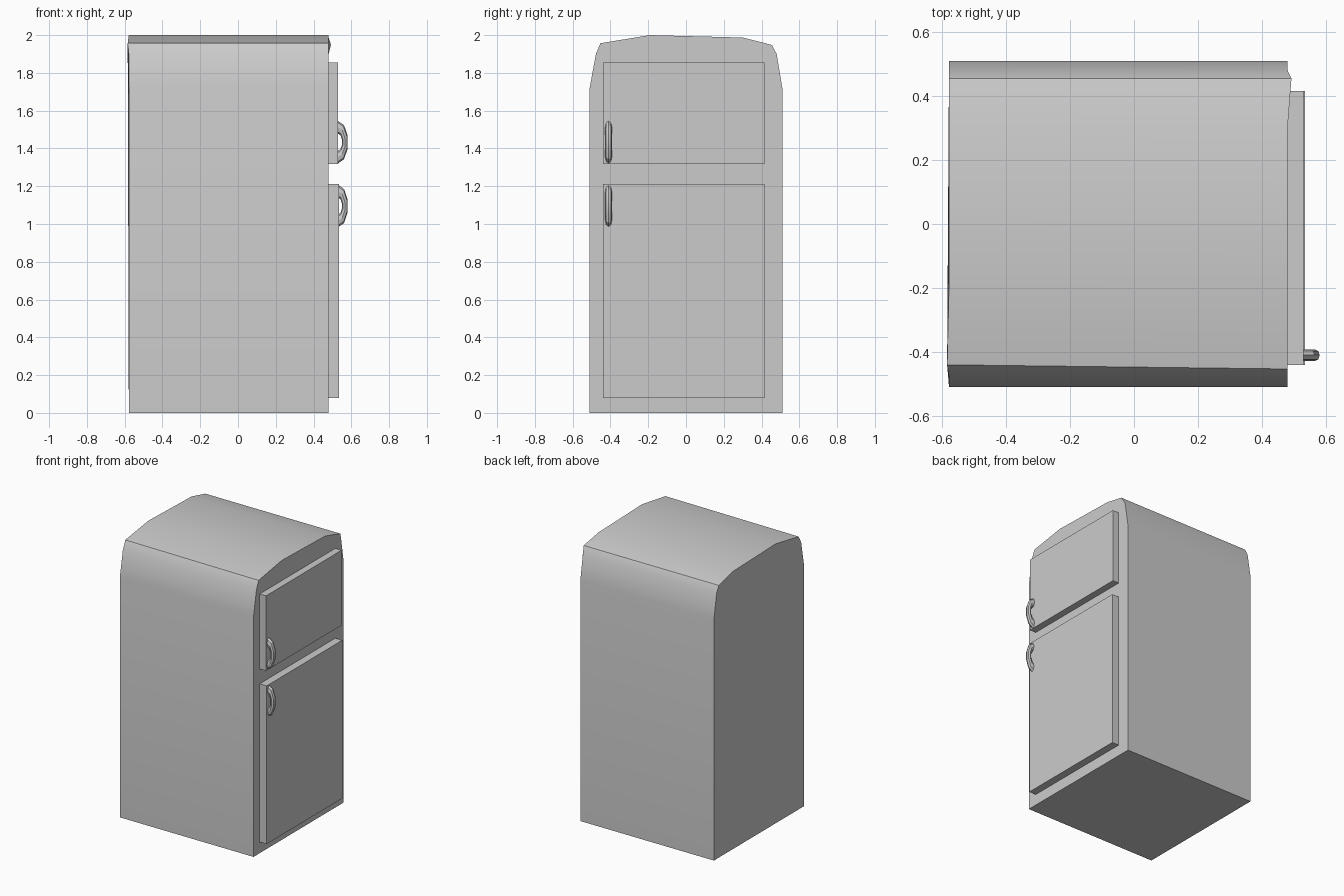
import bpy, bmesh, math
from mathutils import Matrix

if "Cube" in bpy.data.objects:
    bpy.data.objects.remove(bpy.data.objects["Cube"])


def make_object(name, bm, smooth=False):
    bmesh.ops.recalc_face_normals(bm, faces=bm.faces)
    mesh = bpy.data.meshes.new(name)
    bm.to_mesh(mesh)
    bm.free()
    obj = bpy.data.objects.new(name, mesh)
    bpy.context.collection.objects.link(obj)
    if smooth:
        bpy.ops.object.select_all(action='DESELECT')
        bpy.context.view_layer.objects.active = obj
        obj.select_set(True)
        bpy.ops.object.shade_smooth_by_angle(angle=math.radians(30))
    return obj


def box(name, lo, hi):
    bm = bmesh.new()
    size = [b - a for a, b in zip(lo, hi)]
    mid = [(a + b) / 2 for a, b in zip(lo, hi)]
    bmesh.ops.create_cube(bm, size=1, matrix=Matrix.Translation(mid) @ Matrix.Diagonal((*size, 1)))
    return make_object(name, bm)


# Cabinet: domed side profile (y, z) run along x
X0, X1 = -0.578, 0.48
profile = [(-0.51, 0), (-0.51, 1.72), (-0.477, 1.90), (-0.453, 1.957), (-0.19, 2.0),
           (0.30, 1.987), (0.455, 1.948), (0.48, 1.90), (0.51, 1.72), (0.51, 0)]
bm = bmesh.new()
rear = [bm.verts.new((X0, y, z)) for y, z in profile]
door_side = [bm.verts.new((X1, y, z)) for y, z in profile]
rear[3].co.x -= 0.006        # slight flare at the shoulders
rear[3].co.y += 0.013
door_side[6].co.x += 0.012
n = len(profile)
for i in range(n):
    j = (i + 1) % n
    bm.faces.new((rear[i], rear[j], door_side[j], door_side[i]))
bm.faces.new(rear)
bm.faces.new(door_side)
make_object("cabinet", bm, True)

# Doors
box("freezer_door", (0.47, -0.44, 1.318), (0.53, 0.415, 1.855))
box("fridge_door", (0.47, -0.44, 0.08), (0.535, 0.415, 1.212))


# Handles: flattened rings half sunk into the doors
def handle(name, x, z, major=10, minor=8):
    bm = bmesh.new()
    rings = []
    for i in range(major):
        a = 2 * math.pi * i / major
        ring = []
        for k in range(minor):
            b = 2 * math.pi * k / minor
            r = 0.7 + 0.3 * math.cos(b)
            ring.append(bm.verts.new((x + 0.053 * r * math.sin(a),
                                      -0.41 + 0.018 * math.sin(b),
                                      z + 0.112 * r * math.cos(a))))
        rings.append(ring)
    for i in range(major):
        p, q = rings[i], rings[(i + 1) % major]
        for k in range(minor):
            m = (k + 1) % minor
            bm.faces.new((p[k], p[m], q[m], q[k]))
    make_object(name, bm, True)


handle("freezer_handle", 0.53, 1.433)
handle("fridge_handle", 0.53, 1.095)
